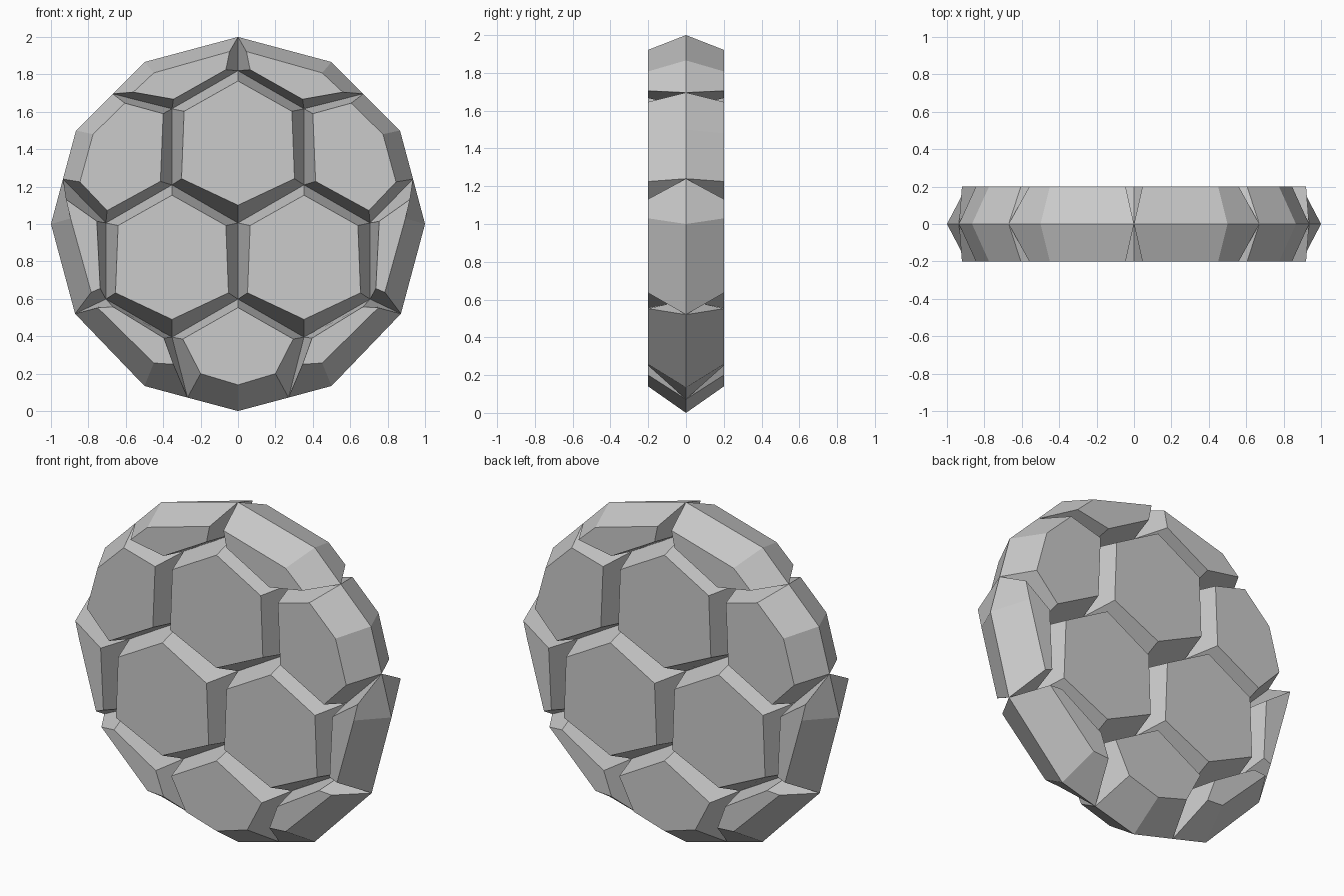
import bpy
import bmesh
from mathutils import Vector

if "Cube" in bpy.data.objects:
    bpy.data.objects.remove(bpy.data.objects["Cube"])

HALF = 0.20          # half thickness of the disc
STEP_X, STEP_Z, BASE_Z = 0.353, 0.2035, 0.395


def lattice(i, j):
    """Corner of the honeycomb pattern (x, z)."""
    return (i * STEP_X, BASE_Z + j * STEP_Z)


def plate(name, seam, face, flip=False):
    """A plate: seam outline at y=0, smaller flat faces at y=+-HALF."""
    s = -1 if flip else 1
    bm = bmesh.new()
    mid = [bm.verts.new((s * x, 0, z)) for x, z in seam]
    n = len(mid)
    for y in (-HALF, HALF):
        cap = [bm.verts.new((s * x, y, z)) for x, z in face]
        centre = Vector((0, 0, 0))
        for v in cap:
            centre += v.co / n
        faces = [bm.faces.new(cap)]
        for k in range(n):
            m = (k + 1) % n
            faces.append(bm.faces.new((mid[k], mid[m], cap[m], cap[k])))
    bmesh.ops.recalc_face_normals(bm, faces=bm.faces)
    mesh = bpy.data.meshes.new(name)
    bm.to_mesh(mesh)
    bm.free()
    obj = bpy.data.objects.new(name, mesh)
    bpy.context.collection.objects.link(obj)


def pair(name, seam, face):
    plate(name + "_left", seam, face)
    plate(name + "_right", seam, face, flip=True)


def hexagon(i, j):
    """Full hexagon seam and its slightly tapered front face, from the top clockwise."""
    seam = [lattice(i, j + 2), lattice(i + 1, j + 1), lattice(i + 1, j - 1),
            lattice(i, j - 2), lattice(i - 1, j - 1), lattice(i - 1, j + 1)]
    cx, cz = lattice(i, j)
    inset = [(0, .352), (.288, .19), (.302, -.17), (0, -.312), (-.302, -.17), (-.288, .19)]
    return seam, [(cx + x, cz + z) for x, z in inset]


# Points where the seams reach the twelve-sided rim
top, upper, side = (0, 2), (-.67, 1.696), (-.936, 1.24)
lower, foot = (-.871, .52), (-.27, .072)

# Three whole hexagons in the middle
plate("upper_hexagon", *hexagon(0, 5))
pair("middle_hexagon", *hexagon(-1, 2))

# Rim plates, mirrored left and right
pair("crown_plate",
     [top, (-.5, 1.866), upper, lattice(-1, 6), lattice(0, 7)],
     [(-.045, 1.922), (-.45, 1.808), (-.56, 1.705), (-.345, 1.667), (-.065, 1.825)])
pair("shoulder_plate",
     [upper, (-.866, 1.5), side, lattice(-2, 3), lattice(-1, 4), lattice(-1, 6)],
     [(-.605, 1.646), (-.775, 1.48), (-.845, 1.225), (-.70, 1.072), (-.415, 1.228), (-.40, 1.59)])
pair("side_plate",
     [side, (-1, 1), lower, lattice(-2, 1), lattice(-2, 3)],
     [(-.92, 1.132), (-.895, 1.03), (-.785, .635), (-.737, .655), (-.755, 1.015)])
pair("lower_plate",
     [lower, (-.5, .134), foot, lattice(-1, 0), lattice(-2, 1)],
     [(-.75, .552), (-.45, .257), (-.345, .25), (-.396, .39), (-.668, .557)])

# Bottom plate, symmetric on its own
plate("bottom_plate",
      [foot, (0, 0), (.27, .072), lattice(1, 0), lattice(0, 1), lattice(-1, 0)],
      [(-.20, .20), (0, .14), (.20, .20), (.295, .385), (0, .553), (-.295, .385)])
